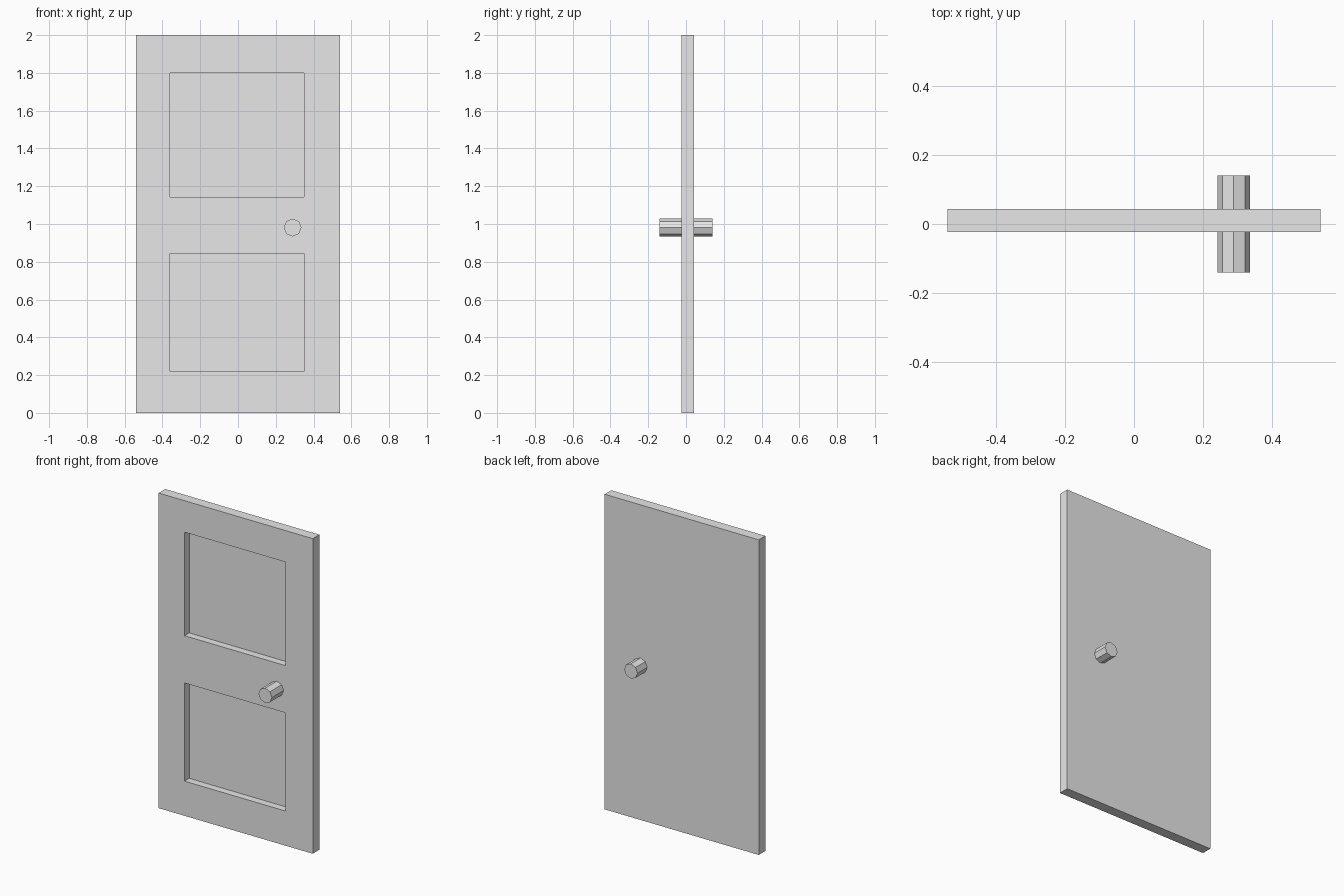
import bpy
from math import pi

if "Cube" in bpy.data.objects:
    bpy.data.objects.remove(bpy.data.objects["Cube"], do_unlink=True)

grey = bpy.data.materials.new("light grey")
grey.use_nodes = True
colour = (0.8, 0.8, 0.8, 1)
grey.diffuse_color = colour
grey.node_tree.nodes["Principled BSDF"].inputs["Base Color"].default_value = colour


def box(name, low, high):
    """Box between two opposite corners."""
    bpy.ops.mesh.primitive_cube_add(size=1, location=[(a + b) / 2 for a, b in zip(low, high)])
    obj = bpy.context.object
    obj.name = name
    obj.scale = [b - a for a, b in zip(low, high)]
    bpy.ops.object.transform_apply(location=False, rotation=False, scale=True)
    obj.data.materials.append(grey)
    return obj


FRONT, BACK, RECESS = -0.023, 0.043, 0.024

# Door slab
door = box("door_slab", (-0.541, FRONT, 0), (0.541, BACK, 2))

# Two recessed panels cut into the front
for name, bottom, top in (("lower_panel", 0.22, 0.843), ("upper_panel", 1.143, 1.8)):
    cutter = box(name + "_cutter", (-0.359, FRONT - 0.1, bottom), (0.35, RECESS, top))
    cutter.hide_render = True
    cut = door.modifiers.new(name, "BOOLEAN")
    cut.operation = "DIFFERENCE"
    cut.solver = "EXACT"
    cut.object = cutter
    bpy.context.view_layer.objects.active = door
    bpy.ops.object.modifier_apply(modifier=cut.name)
    bpy.data.objects.remove(cutter, do_unlink=True)

# Eight-sided knob passing through both sides
bpy.ops.mesh.primitive_cylinder_add(vertices=8, radius=0.047, depth=0.28,
                                    location=(0.289, 0, 0.981), rotation=(pi / 2, 0, 0))
knob = bpy.context.object
knob.name = "door_knob"
knob.data.materials.append(grey)
